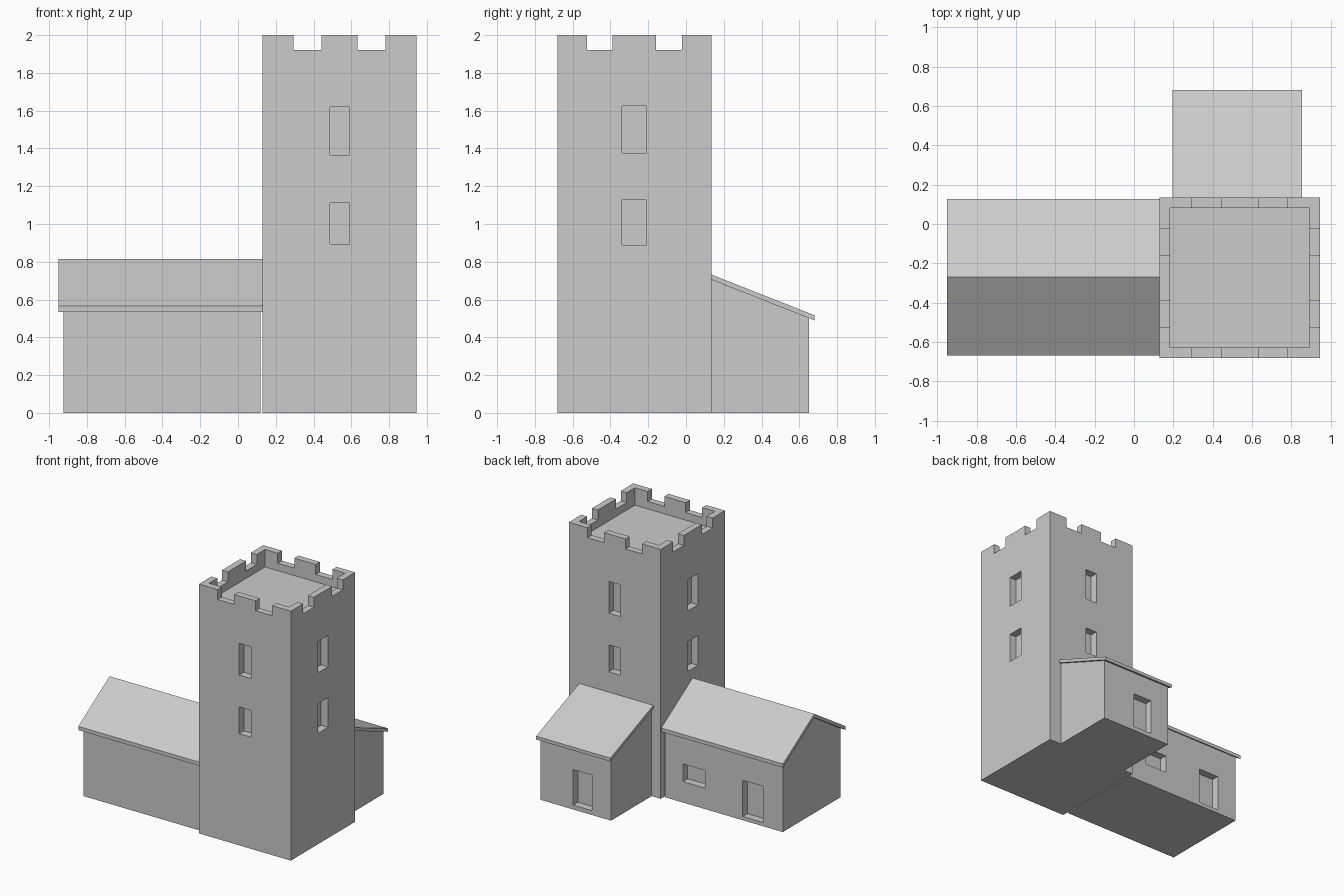
import bpy

if "Cube" in bpy.data.objects:
    bpy.data.objects.remove(bpy.data.objects["Cube"])


def prism(name, profile, axis, a, b):
    """Extrude a 2D profile along x (profile = y,z) from a to b, or along y (profile = x,z)."""
    place = (lambda p, t: (t, p[0], p[1])) if axis == 'x' else (lambda p, t: (p[0], t, p[1]))
    n = len(profile)
    verts = [place(p, a) for p in profile] + [place(p, b) for p in profile]
    faces = [list(range(n))[::-1], list(range(n, 2 * n))]
    faces += [[i, (i + 1) % n, n + (i + 1) % n, n + i] for i in range(n)]
    if axis == 'y':
        faces = [f[::-1] for f in faces]
    mesh = bpy.data.meshes.new(name)
    mesh.from_pydata(verts, [], faces)
    obj = bpy.data.objects.new(name, mesh)
    bpy.context.collection.objects.link(obj)
    return obj


def box(name, x0, x1, y0, y1, z0, z1):
    return prism(name, [(y0, z0), (y1, z0), (y1, z1), (y0, z1)], 'x', x0, x1)


def carve(obj, *bounds):
    """Cut a box-shaped opening out of an object."""
    cutter = box("cutter", *bounds)
    cutter.hide_render = True
    mod = obj.modifiers.new("cut", 'BOOLEAN')
    mod.operation, mod.solver, mod.object = 'DIFFERENCE', 'EXACT', cutter
    graph = bpy.context.evaluated_depsgraph_get()
    mesh = bpy.data.meshes.new_from_object(obj.evaluated_get(graph))
    obj.modifiers.clear()
    obj.data = mesh
    bpy.data.objects.remove(cutter)


DEPTH = 0.06   # recess depth of windows and doors

# Tower with hollow top
X0, X1, Y0, Y1 = 0.13, 0.945, -0.68, 0.135
tower = box("tower", X0, X1, Y0, Y1, 0, 2)
carve(tower, X0 + 0.053, X1 - 0.053, Y0 + 0.053, Y1 - 0.053, 1.86, 2.1)

# Battlement notches, each cut through both opposite parapets
for a, b in ((0.295, 0.442), (0.632, 0.78)):
    carve(tower, a, b, Y0 - 0.1, Y1 + 0.1, 1.92, 2.1)
for a, b in ((-0.523, -0.388), (-0.158, -0.022)):
    carve(tower, X0 - 0.1, X1 + 0.1, a, b, 1.92, 2.1)

# Tower windows on all four sides
for z0, z1 in ((0.895, 1.11), (1.365, 1.62)):
    for y0, y1 in ((Y0 - 0.1, Y0 + DEPTH), (Y1 - DEPTH, Y1 + 0.1)):
        carve(tower, 0.487, 0.59, y0, y1, z0, z1)
for z0, z1 in ((0.89, 1.128), (1.375, 1.625)):
    for x0, x1 in ((X0 - 0.1, X0 + DEPTH), (X1 - DEPTH, X1 + 0.1)):
        carve(tower, x0, x1, -0.338, -0.21, z0, z1)

# Hall walls with gable, door and window at the back
RIDGE = -0.27
hall = prism("hall_walls", [(-0.635, 0), (0.095, 0), (0.095, 0.554),
                            (RIDGE, 0.785), (-0.635, 0.554)], 'x', -0.925, 0.12)
carve(hall, -0.75, -0.57, 0.095 - DEPTH, 0.2, 0.03, 0.32)
carve(hall, -0.235, -0.04, 0.095 - DEPTH, 0.2, 0.168, 0.31)

# Hall roof
prism("hall_roof", [(-0.667, 0.535), (RIDGE, 0.785), (0.127, 0.535),
                    (0.127, 0.565), (RIDGE, 0.815), (-0.667, 0.565)], 'x', -0.95, 0.13)

# Lean-to behind the tower, with door
lean_to = prism("lean_to_walls", [(0.135, 0), (0.65, 0), (0.65, 0.502), (0.135, 0.705)],
                'x', 0.21, 0.838)
carve(lean_to, 0.378, 0.546, 0.65 - DEPTH, 0.8, 0.035, 0.32)
prism("lean_to_roof", [(0.135, 0.705), (0.68, 0.49), (0.68, 0.517), (0.135, 0.732)],
      'x', 0.195, 0.853)
